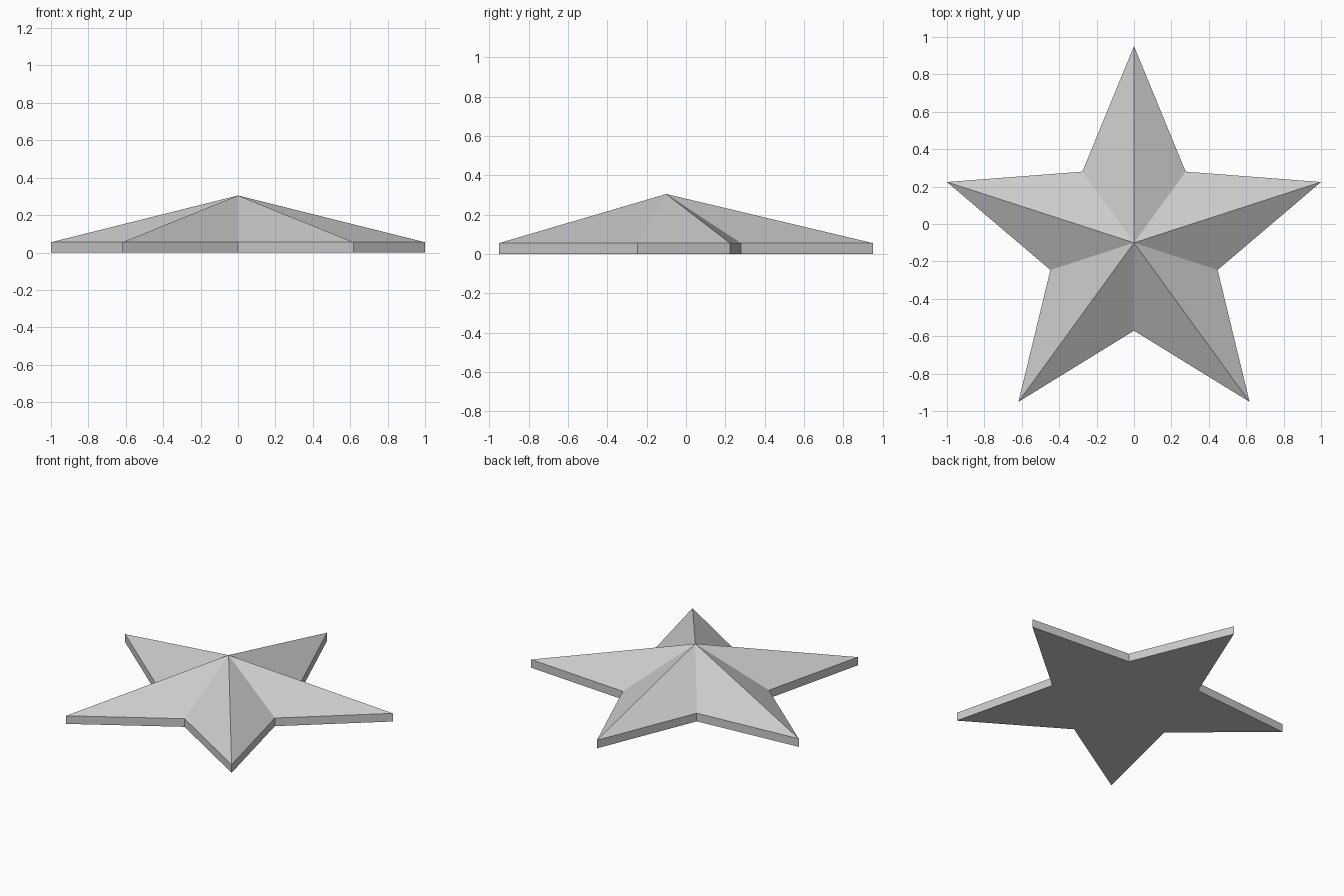
import bpy, bmesh, math

if "Cube" in bpy.data.objects:
    bpy.data.objects.remove(bpy.data.objects["Cube"])

POINTS = 5
OUTER = 1 / math.cos(math.radians(18))   # tip radius, gives a 2 unit span
INNER = 0.47                             # notch radius
CENTRE_Y = -OUTER * (1 - math.cos(math.radians(36))) / 2
RIM, APEX = 0.055, 0.305                 # height of the rim and of the peak

grey = bpy.data.materials.new("grey")
grey.diffuse_color = (0.6, 0.6, 0.6, 1)
grey.use_nodes = True
grey.node_tree.nodes["Principled BSDF"].inputs["Base Color"].default_value = grey.diffuse_color

bm = bmesh.new()

# Star outline, alternating tips and notches
outline = []
for i in range(POINTS * 2):
    r = INNER if i % 2 else OUTER
    a = math.pi / 2 + i * math.pi / POINTS
    outline.append(bm.verts.new((r * math.cos(a), CENTRE_Y + r * math.sin(a), 0)))
base = bm.faces.new(outline)

# Rim: extrude the outline upwards
rim = bmesh.ops.extrude_face_region(bm, geom=[base], use_keep_orig=True)["geom"]
bmesh.ops.translate(bm, vec=(0, 0, RIM),
                    verts=[g for g in rim if isinstance(g, bmesh.types.BMVert)])

# Faceted top: raise a peak from the centre of the upper face
top = [g for g in rim if isinstance(g, bmesh.types.BMFace)]
peak = bmesh.ops.poke(bm, faces=top)["verts"][0]
peak.co = (0, CENTRE_Y, APEX)
bmesh.ops.recalc_face_normals(bm, faces=bm.faces[:])

mesh = bpy.data.meshes.new("star")
bm.to_mesh(mesh)
bm.free()
mesh.materials.append(grey)
star = bpy.data.objects.new("star", mesh)
bpy.context.collection.objects.link(star)
